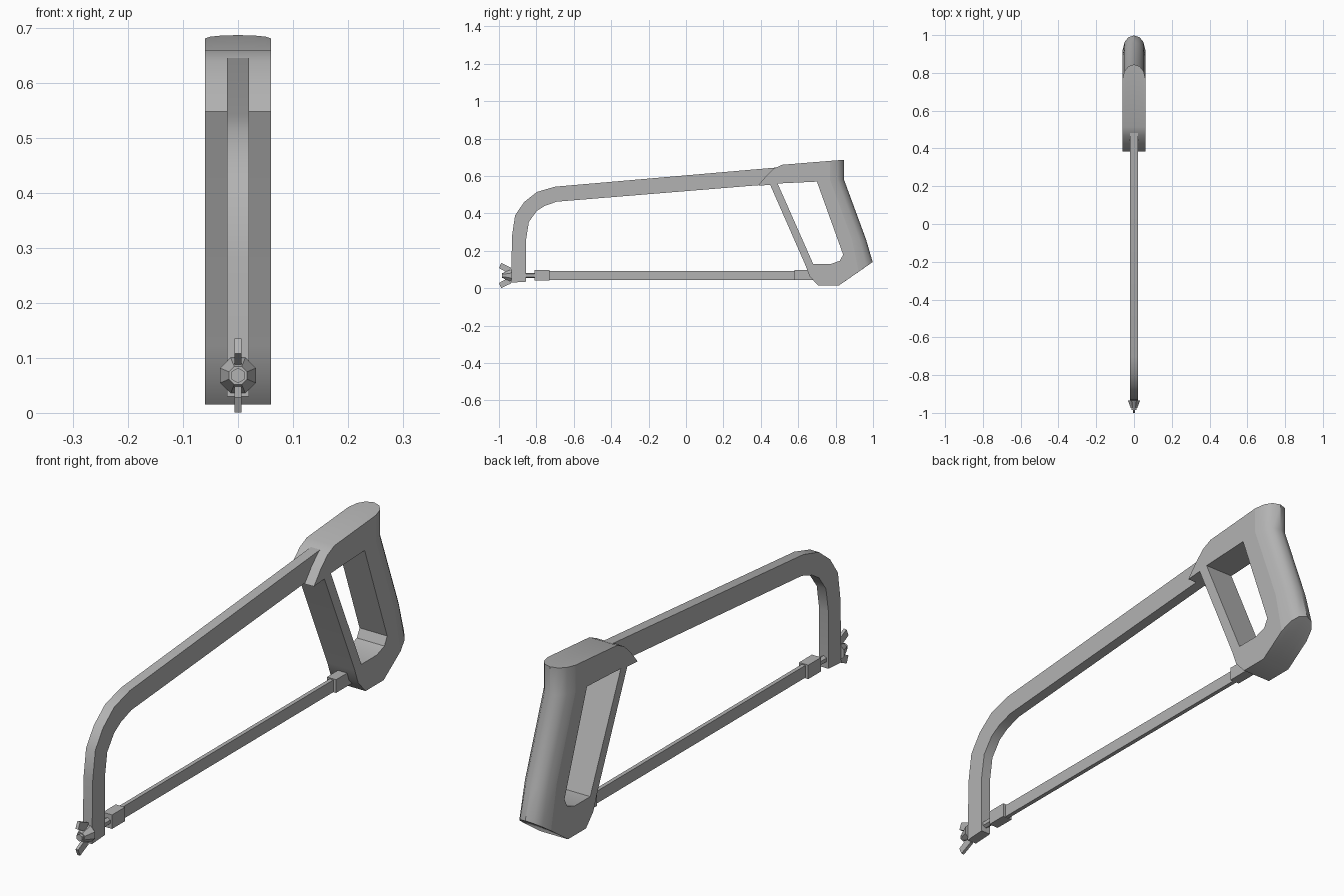
import bpy, bmesh
from math import pi, radians
from mathutils import Matrix, Vector

cube = bpy.data.objects.get("Cube")
if cube:
    bpy.data.objects.remove(cube, do_unlink=True)

grey = bpy.data.materials.new("plain grey")
grey.use_nodes = True
colour = (0.45, 0.45, 0.45, 1)
grey.diffuse_color = colour
grey.node_tree.nodes["Principled BSDF"].inputs["Base Color"].default_value = colour

AXIS = 0.068  # height of the blade and bolt centre line


def finish(bm, name, angle=35):
    """Turn a bmesh into an object, smooth except for its flat side faces."""
    bmesh.ops.recalc_face_normals(bm, faces=bm.faces[:])
    mesh = bpy.data.meshes.new(name)
    bm.to_mesh(mesh)
    bm.free()
    mesh.materials.append(grey)
    ob = bpy.data.objects.new(name, mesh)
    bpy.context.collection.objects.link(ob)
    bpy.ops.object.select_all(action='DESELECT')
    ob.select_set(True)
    bpy.context.view_layer.objects.active = ob
    bpy.ops.object.shade_smooth_by_angle(angle=radians(angle))
    for p in mesh.polygons:
        if abs(p.normal.x) > 0.999:
            p.use_smooth = False
    return ob


def bridge(bm, a, b):
    for i in range(len(a)):
        j = (i + 1) % len(a)
        bm.faces.new((a[i], a[j], b[j], b[i]))


def slab(name, outline, half):
    """Side outline (y, z) extruded across x."""
    bm = bmesh.new()
    rows = [[bm.verts.new((x, y, z)) for y, z in outline] for x in (-half, half)]
    bridge(bm, *rows)
    for row in rows:
        bm.faces.new(row)
    return finish(bm, name)


def box(name, y0, y1, z0, z1, half):
    return slab(name, [(y0, z0), (y1, z0), (y1, z1), (y0, z1)], half)


def turned(name, y_back, y_front, r_back, r_front, sides):
    """Cylinder or cone lying along y on the bolt axis."""
    bm = bmesh.new()
    place = Matrix.Translation((0, (y_back + y_front) / 2, AXIS))
    spin = Matrix.Rotation(pi / sides if sides == 8 else 0, 4, 'Z')
    bmesh.ops.create_cone(bm, cap_ends=True, segments=sides, radius1=r_back,
                          radius2=r_front, depth=y_back - y_front,
                          matrix=place @ Matrix.Rotation(pi / 2, 4, 'X') @ spin)
    return finish(bm, name, 30)


# Bent frame bar
outer = [(-0.935, 0.03), (-0.93, 0.28), (-0.914, 0.39), (-0.866, 0.46),
         (-0.797, 0.515), (-0.70, 0.543), (0.49, 0.646)]
inner = [(0.45, 0.556), (-0.69, 0.463), (-0.754, 0.441), (-0.797, 0.414),
         (-0.84, 0.355), (-0.855, 0.26), (-0.855, 0.035)]
slab("frame", outer + inner, 0.02)

# Handle: front part of the outline is constant, the back is rounded across x
front = [(0.818, 0.015), (0.706, 0.015), (0.66, 0.065), (0.64, 0.12), (0.45, 0.553),
         (0.385, 0.548), (0.428, 0.60), (0.47, 0.64), (0.513, 0.66)]
back = [((0.845, 0.687), -0.08), ((0.845, 0.58), 0), ((0.963, 0.26), 0),
        ((0.998, 0.14), -0.69)]  # point, and height change per unit of inset
opening = [(0.49, 0.56), (0.70, 0.57), (0.84, 0.18), (0.823, 0.147),
           (0.775, 0.13), (0.68, 0.13)]
inset = [(0.06, 0.075), (0.05, 0.035), (0.03, 0.01)]
sections = [(-x, d) for x, d in inset] + [(0, 0)] + inset[::-1]

bm = bmesh.new()
rows = []
for x, d in sections:
    outline = front + [(y - d, z + d * slope) for (y, z), slope in back]
    rows.append([bm.verts.new((x, y, z)) for y, z in outline])
for a, b in zip(rows, rows[1:]):
    bridge(bm, a, b)
holes = [[bm.verts.new((x, y, z)) for y, z in opening] for x in (-0.06, 0.06)]
bridge(bm, *holes)
for loop, hole in ((rows[0], holes[0]), (rows[-1], holes[1])):
    rim = [bm.edges.get((ring[i - 1], ring[i])) for ring in (loop, hole)
           for i in range(len(ring))]
    bmesh.ops.triangle_fill(bm, edges=rim, use_beauty=True, normal=Vector((1, 0, 0)))
finish(bm, "handle")

# Blade and its two holders
box("blade", -0.74, 0.60, 0.045, 0.093, 0.008)
box("front_blade_holder", -0.81, -0.73, 0.042, 0.097, 0.02)
box("rear_blade_holder", 0.58, 0.69, 0.045, 0.097, 0.02)

# Tension bolt with wing nut
turned("tension_bolt", -0.80, -0.985, 0.014, 0.014, 6)
turned("nut_body", -0.934, -0.975, 0.035, 0.018, 8)
for side, name in ((1, "upper_wing"), (-1, "lower_wing")):
    wing = [(-0.935, 0.042), (-0.988, 0.067), (-1.0, 0.04), (-0.95, 0.012)]
    slab(name, [(y, AXIS + side * h) for y, h in wing], 0.006)
